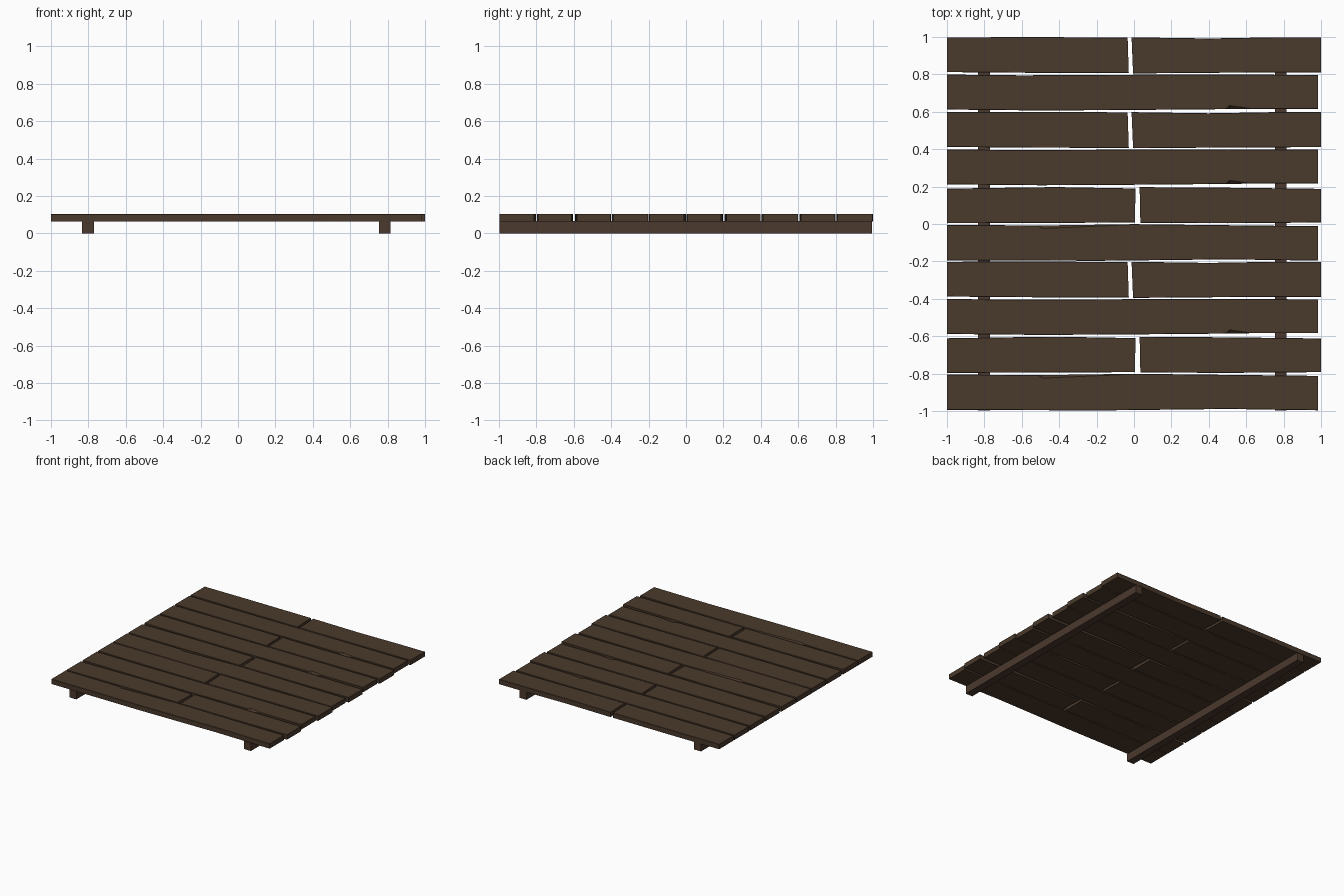
import bpy, bmesh

if "Cube" in bpy.data.objects:
    bpy.data.objects.remove(bpy.data.objects["Cube"])

def material(name, rgb):
    m = bpy.data.materials.new(name)
    m.diffuse_color = (*rgb, 1)
    m.use_nodes = True
    m.node_tree.nodes["Principled BSDF"].inputs["Base Color"].default_value = m.diffuse_color
    return m

PLANK = material("dark_plank_brown", (0.068, 0.041, 0.025))
BEAM = material("beam_brown", (0.070, 0.041, 0.026))
Z0, Z1 = 0.064, 0.104

def prism(name, outline, z0, z1, mat, chips=None, inset=0.0):
    """Extruded outline; chips move single top corners inward, inset rounds the top rim."""
    chips = chips or {}
    n = len(outline)
    yc = sum(p[1] for p in outline) / n
    bm = bmesh.new()
    low = [bm.verts.new((x, y, z0)) for x, y in outline]
    mid = [bm.verts.new((x, y, z1 - inset - (0.02 if i in chips else 0)))
           for i, (x, y) in enumerate(outline)]
    top = []
    for i, (x, y) in enumerate(outline):
        s = 1 if y < yc else -1
        top.append(bm.verts.new((x, y + s * (inset + chips.get(i, 0)), z1)))
    bm.faces.new(low[::-1])
    bm.faces.new(top)
    for a, b in ((low, mid), (mid, top)):
        for i in range(n):
            j = (i + 1) % n
            bm.faces.new((a[i], a[j], b[j], b[i]))
    bmesh.ops.recalc_face_normals(bm, faces=bm.faces)
    me = bpy.data.meshes.new(name)
    bm.to_mesh(me)
    bm.free()
    me.materials.append(mat)
    ob = bpy.data.objects.new(name, me)
    bpy.context.collection.objects.link(ob)
    return ob

# Plank shapes relative to the row centre: front edge left to right, then back edge right to left
LONG_A = [(-1, -.094), (-.62, -.095), (-.2, -.097), (.5, -.089), (.985, -.096),
          (.985, .088), (.45, .094), (0, .099), (-.49, .092), (-.51, .092), (-.63, .093), (-1, .095)]
LONG_B = [(-1, -.088), (-.5, -.093), (-.1, -.091), (.49, -.086), (.51, -.086), (.62, -.084),
          (.985, -.084), (.985, .097), (.5, .099), (0, .098), (-.6, .095), (-1, .099)]
LEFT_A = [(-1, -.096), (-.4, -.094), (.005, -.092), (.008, .09), (-.4, .097), (-.55, .096), (-1, .089)]
RIGHT_A = [(.034, -.094), (.5, -.096), (1, -.092), (1, .088), (.5, .094), (.03, .097)]
LEFT_B = [(-1, -.088), (-.5, -.092), (-.028, -.093), (-.034, .097), (-.5, .099), (-1, .098)]
RIGHT_B = [(-.005, -.095), (.5, -.091), (1, -.089), (1, .098), (.75, .098), (.4, .092), (-.013, .098)]

KINDS = {
    "long_a": [(LONG_A, {8: 0.014})],
    "long_b": [(LONG_B, {4: 0.018})],
    "split_a": [(LEFT_A, {}), (RIGHT_A, {})],
    "split_b": [(LEFT_B, {}), (RIGHT_B, {})],
}
ROWS = ["long_a", "split_a", "long_b", "split_b", "long_a",
        "split_a", "long_b", "split_b", "long_b", "split_b"]

# Deck planks
for r, kind in enumerate(ROWS):
    yc = -0.9 + 0.2 * r
    for k, (shape, chips) in enumerate(KINDS[kind]):
        prism(f"plank_{r + 1}_{k + 1}", [(x, y + yc) for x, y in shape],
              Z0, Z1, PLANK, chips, 0.002)

# Support beams
for name, x in (("left_beam", -0.802), ("right_beam", 0.785)):
    w = 0.031
    prism(name, [(x - w, -.998), (x + w, -.998), (x + w, .995), (x - w, .995)], 0, Z0 + 0.002, BEAM)
